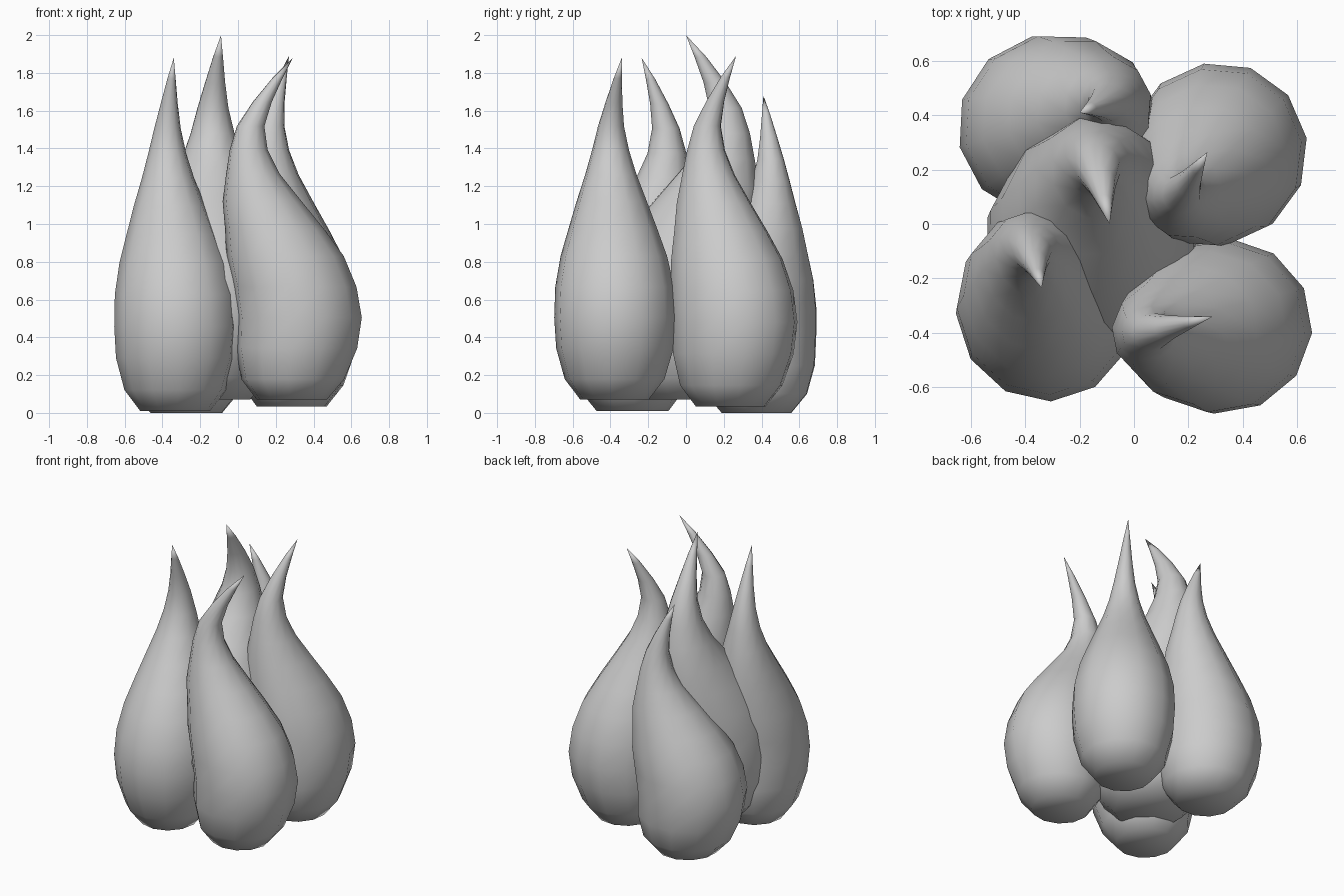
import bpy, bmesh, math
from mathutils import Vector

if "Cube" in bpy.data.objects:
    bpy.data.objects.remove(bpy.data.objects["Cube"])

SIDES = 12
# Shared radius at each fraction of the height
PROFILE = [(0, .185), (.06, .27), (.15, .318), (.24, .33), (.33, .322), (.42, .288),
           (.5, .24), (.58, .19), (.66, .138), (.73, .1), (.8, .07),
           (.87, .045), (.94, .022)]
# How far the spine swings from neck to belly, and from neck to tip
BELLY_SWING = [(0, .85), (.06, .87), (.16, .95), (.25, 1), (.37, .85), (.5, .51),
               (.62, .15), (.72, 0), (1, 0)]
TIP_SWING = [(0, 0), (.72, 0), (.8, .05), (.9, .42), (1, 1)]


def lookup(table, t):
    for (t0, a), (t1, b) in zip(table, table[1:]):
        if t <= t1:
            return a + (b - a) * (t - t0) / (t1 - t0)
    return table[-1][1]


def make_flame(name, bottom, top, belly, neck, tip, size, mat):
    """Loft rings along a bent spine, ending in a point."""
    belly, neck, tip = Vector(belly), Vector(neck), Vector(tip)
    height = top - bottom
    bend = (neck - belly).normalized()
    # The sides of every ring are aligned to the bend, so the loft does not twist
    first_side = math.atan2(bend.y, bend.x) - math.radians(10)

    def spine(t):
        return (neck + (belly - neck) * lookup(BELLY_SWING, t)
                + (tip - neck) * lookup(TIP_SWING, t))

    bm = bmesh.new()
    rings = []
    for t, radius in PROFILE:
        centre = spine(t)
        lean = (spine(t + .04) - spine(max(t - .04, 0))) / (.08 * height)
        along = bend if t < .25 or lean.length < .05 else lean.normalized()
        across = Vector((-along.y, along.x))
        stretch = 1.03 * math.sqrt(1 + lean.length_squared)
        start = first_side - math.atan2(along.y, along.x)
        ring = []
        for i in range(SIDES):
            a = math.tau * i / SIDES + start
            p = centre + (along * math.cos(a) * stretch + across * math.sin(a)) * radius * size
            ring.append(bm.verts.new((p.x, p.y, bottom + t * height)))
        rings.append(ring)

    bm.faces.new(rings[0][::-1])
    for low, high in zip(rings, rings[1:]):
        for i in range(SIDES):
            j = (i + 1) % SIDES
            bm.faces.new((low[i], low[j], high[j], high[i]))
    point = bm.verts.new((tip.x, tip.y, top))
    for i in range(SIDES):
        bm.faces.new((rings[-1][i], rings[-1][(i + 1) % SIDES], point))
    for f in bm.faces:
        f.smooth = True

    mesh = bpy.data.meshes.new(name)
    bm.to_mesh(mesh)
    bm.free()
    mesh.materials.append(mat)
    obj = bpy.data.objects.new(name, mesh)
    bpy.context.collection.objects.link(obj)


grey = bpy.data.materials.new("plain_grey")
grey.use_nodes = True
grey.diffuse_color = (.6, .6, .6, 1)
grey.node_tree.nodes["Principled BSDF"].inputs["Base Color"].default_value = (.6, .6, .6, 1)

# Name, bottom, top, belly, neck, tip, size
FLAMES = [
    ("front_right_flame", .01, 1.88, (-.325, -.315), (-.375, -.1), (-.34, -.235), 1),
    ("front_left_flame", .07, 1.88, (.325, -.375), (.055, -.4), (.29, -.34), .98),
    ("back_left_flame", .035, 1.89, (.305, .26), (.17, .105), (.27, .265), 1),
    ("back_right_flame", 0, 1.68, (-.305, .36), (-.09, .45), (-.2, .41), 1.02),
    ("centre_flame", .07, 2, (-.155, -.075), (-.135, .22), (-.09, 0), 1.2),
]
for flame in FLAMES:
    make_flame(*flame, grey)
